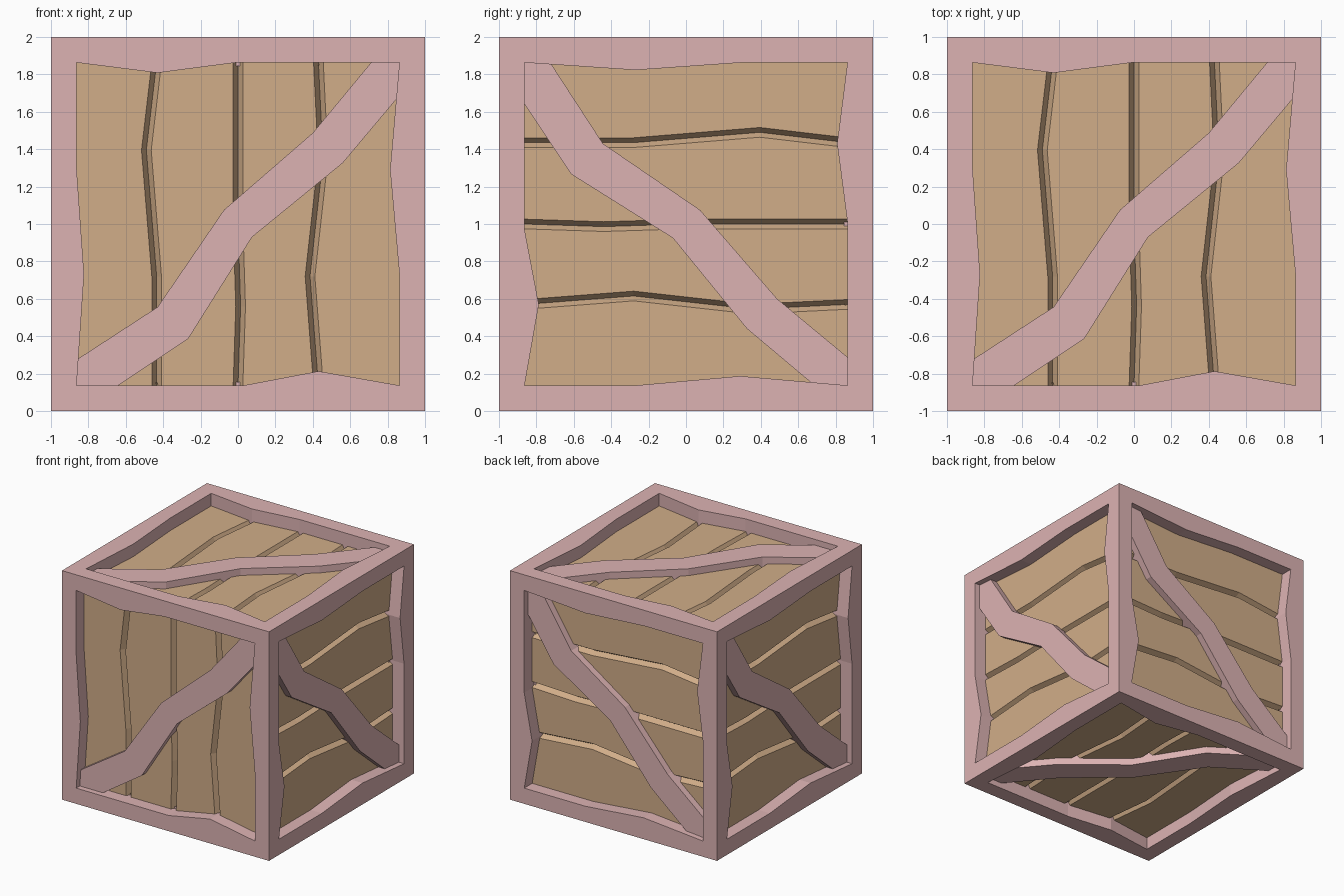
import bpy, bmesh
from mathutils import Vector

if "Cube" in bpy.data.objects:
    bpy.data.objects.remove(bpy.data.objects["Cube"])

FLOOR, BRACE, GROOVE = 0.11, 0.05, 0.045   # recess of planks and brace, groove depth
E = 0.863                                  # half size of the opening
HALF = 0.026                               # half width of a groove

# Face directions (u, v); the outward normal is u x v
FACES = [((1, 0, 0), (0, 0, 1)),     # front
         ((1, 0, 0), (0, 1, 0)),     # top
         ((1, 0, 0), (0, -1, 0)),    # bottom
         ((0, 0, -1), (0, 1, 0)),    # right
         ((0, 0, -1), (-1, 0, 0)),   # back
         ((0, 0, -1), (0, -1, 0))]   # left

# Wavy inner edge of the frame, one list per side (counter-clockwise)
SIDES = [[(-E, -E), (0.03, -E), (0.43, -0.787), (E, -E)],
         [(E, -E), (E, -0.27), (0.813, 0.29), (E, E)],
         [(E, E), (-0.01, E), (-0.43, 0.808), (-E, E)],
         [(-E, E), (-E, 0.3), (-0.823, -0.27), (-E, -E)]]
CORNERS = [(-1, -1), (1, -1), (1, 1), (-1, 1)]

# Centre lines of the grooves between the planks, from bottom to top
GROOVES = [[(-0.435, -E), (-0.435, -0.28), (-0.49, 0.395), (-0.435, E)],
           [(0, -E), (0.014, -0.44), (0, 0.0), (0, E)],
           [(0.43, -E), (0.385, -0.28), (0.455, 0.35), (0.43, E)]]

# Outline of the diagonal brace
BRACE_LINE = [(-0.865, -0.865), (-0.642, -0.865), (-0.267, -0.615), (0.075, -0.07),
              (0.56, 0.326), (0.855, 0.677), (0.865, 0.865), (0.713, 0.865),
              (0.40, 0.487), (-0.075, 0.075), (-0.43, -0.444), (-0.865, -0.727)]


def placer(face):
    u, v = Vector(face[0]), Vector(face[1])
    n = u.cross(v)
    return lambda p, depth: u * p[0] + v * p[1] + n * (1 - depth) + Vector((0, 0, 1))


def add_face(bm, pts):
    bm.faces.new([bm.verts.new(p) for p in pts])


def build(name, make, color):
    bm = bmesh.new()
    for face in FACES:
        make(bm, placer(face))
    bmesh.ops.remove_doubles(bm, verts=bm.verts, dist=0.0005)
    me = bpy.data.meshes.new(name)
    bm.to_mesh(me)
    bm.free()
    mat = bpy.data.materials.new(name + "_paint")
    mat.diffuse_color = color
    mat.use_nodes = True
    mat.node_tree.nodes["Principled BSDF"].inputs["Base Color"].default_value = mat.diffuse_color
    me.materials.append(mat)
    bpy.context.collection.objects.link(bpy.data.objects.new(name, me))


def frame(bm, at):
    for i, side in enumerate(SIDES):
        a, b = CORNERS[i], CORNERS[(i + 1) % 4]
        add_face(bm, [at(a, 0), at(b, 0)] + [at(p, 0) for p in reversed(side)])
        for p, q in zip(side, side[1:]):
            add_face(bm, [at(p, 0), at(q, 0), at(q, FLOOR + GROOVE), at(p, FLOOR + GROOVE)])


def planks(bm, at):
    left = [(-E, -E), (-E, E)]
    for groove in GROOVES + [None]:
        if groove:
            lo = [(x - HALF, y) for x, y in groove]
            hi = [(x + HALF, y) for x, y in groove]
        else:
            lo = [(E, -E), (E, E)]
        add_face(bm, [at(p, FLOOR) for p in lo + left[::-1]])
        if groove:
            # sloping walls of the V groove
            for k in range(len(groove) - 1):
                m0, m1 = at(groove[k], FLOOR + GROOVE), at(groove[k + 1], FLOOR + GROOVE)
                add_face(bm, [at(lo[k], FLOOR), m0, m1, at(lo[k + 1], FLOOR)])
                add_face(bm, [m0, at(hi[k], FLOOR), at(hi[k + 1], FLOOR), m1])
            left = hi


def brace(bm, at):
    add_face(bm, [at(p, BRACE) for p in BRACE_LINE])
    for p, q in zip(BRACE_LINE, BRACE_LINE[1:] + BRACE_LINE[:1]):
        add_face(bm, [at(q, BRACE), at(p, BRACE), at(p, FLOOR + GROOVE), at(q, FLOOR + GROOVE)])


PINK = (0.72, 0.45, 0.45, 1)
build("crate_frame", frame, PINK)
build("crate_planks", planks, (0.64, 0.42, 0.25, 1))
build("crate_braces", brace, PINK)
